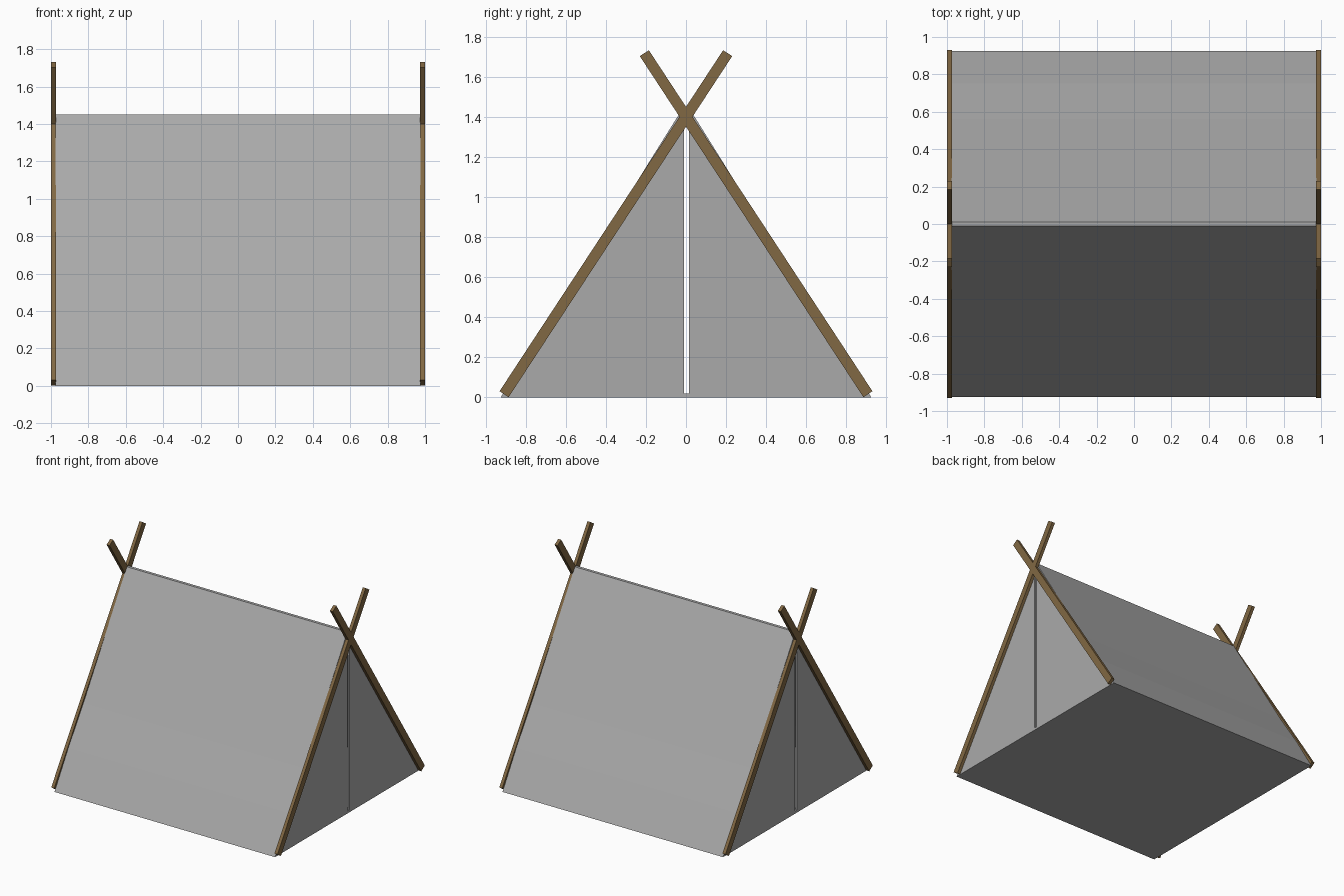
import bpy
import bmesh
from mathutils import Vector

cube = bpy.data.objects.get("Cube")
if cube:
    bpy.data.objects.remove(cube, do_unlink=True)


def material(name, rgb):
    mat = bpy.data.materials.new(name)
    mat.use_nodes = True
    mat.diffuse_color = (*rgb, 1)
    mat.node_tree.nodes["Principled BSDF"].inputs["Base Color"].default_value = (*rgb, 1)
    return mat


canvas = material("grey canvas", (0.4, 0.4, 0.4))
wood = material("brown wood", (0.22, 0.138, 0.056))


def extrude_profile(name, points, x0, x1, mat):
    """Extrude a closed (y, z) outline from x0 to x1."""
    bm = bmesh.new()
    face = bm.faces.new([bm.verts.new((x0, y, z)) for y, z in points])
    grown = bmesh.ops.extrude_face_region(bm, geom=[face])["geom"]
    moved = [v for v in grown if isinstance(v, bmesh.types.BMVert)]
    bmesh.ops.translate(bm, verts=moved, vec=(x1 - x0, 0, 0))
    bmesh.ops.recalc_face_normals(bm, faces=bm.faces)
    mesh = bpy.data.meshes.new(name)
    bm.to_mesh(mesh)
    bm.free()
    mesh.materials.append(mat)
    obj = bpy.data.objects.new(name, mesh)
    bpy.context.collection.objects.link(obj)
    return obj


CLOTH_X = 0.975      # half length of the cloth
POLE_X = 1.0         # outer face of the poles
POLE_HALF = 0.027    # half width of a pole

# Roof sheet: a gently sagging slope on each side, folded over a flat ridge
slope = [(0.925, 0), (0.752, 0.285), (0.561, 0.57), (0.012, 1.45)]
inner = [(0, 1.405), (0.543, 0.56), (0.727, 0.28), (0.9, 0)]
outline = slope + [(-y, z) for y, z in reversed(slope)]
outline += [(-y, z) for y, z in reversed(inner)] + inner[1:]
extrude_profile("roof_sheet", outline, -CLOTH_X, CLOTH_X, canvas)

# Groundsheet
extrude_profile("groundsheet", [(-0.905, 0), (0.905, 0), (0.895, 0.02), (-0.895, 0.02)],
                -CLOTH_X, CLOTH_X, canvas)

for side, end in ((1, "left"), (-1, "right")):
    # Door flaps with a narrow open slit between them
    for edge, foot, which in ((0.014, 0.91, "back"), (-0.009, -0.91, "front")):
        flap = [(edge, 0), (foot, 0), (edge, 1.4)]
        extrude_profile(f"{end}_{which}_door_flap", flap,
                        side * (CLOTH_X - 0.012), side * CLOTH_X, canvas)

    # Crossed poles, square cut at both ends
    for lean, which in ((1, "front"), (-1, "back")):
        foot = Vector((-0.908 * lean, 0.016))
        tip = Vector((0.208 * lean, 1.718))
        along = (tip - foot).normalized()
        across = Vector((-along.y, along.x)) * POLE_HALF
        corners = [foot - across, tip - across, tip + across, foot + across]
        extrude_profile(f"{end}_{which}_pole", corners,
                        side * (CLOTH_X - 0.001), side * POLE_X, wood)
